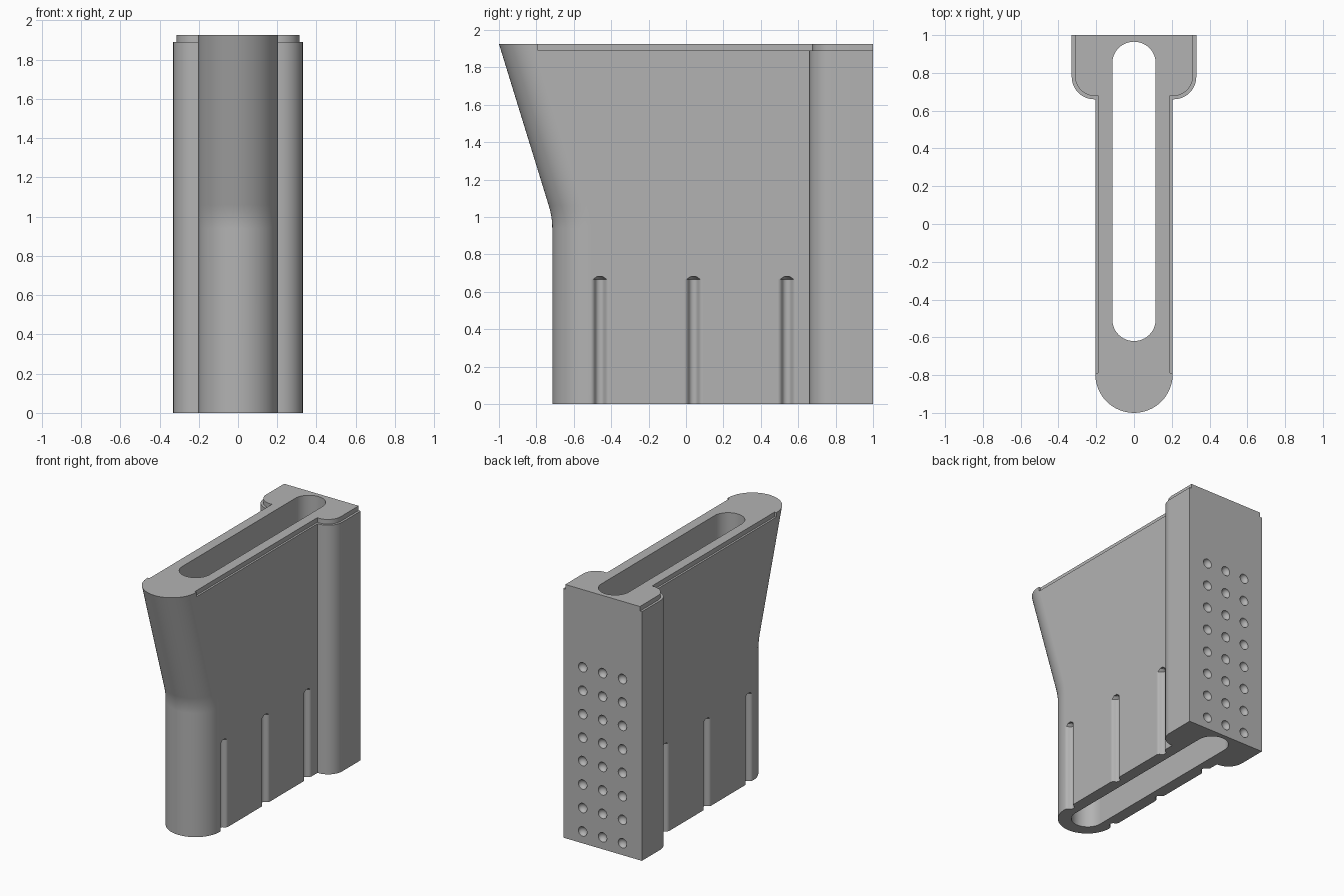
import bpy, bmesh
from math import sin, cos, pi, radians
from mathutils import Matrix

cube = bpy.data.objects.get("Cube")
if cube:
    bpy.data.objects.remove(cube)

HEIGHT, HALF, BLOCK = 1.925, 0.205, 0.33

grey = bpy.data.materials.new("plain grey")
grey.use_nodes = True
grey.diffuse_color = (0.45, 0.45, 0.45, 1)
grey.node_tree.nodes["Principled BSDF"].inputs["Base Color"].default_value = grey.diffuse_color


def arc(cx, cy, r, start, end, steps):
    angles = [radians(start + (end - start) * i / steps) for i in range(steps + 1)]
    return [(cx + r * cos(a), cy + r * sin(a)) for a in angles]


def loft(bm, rings):
    """Skin a closed solid through rings of 3D points."""
    rows = [[bm.verts.new(p) for p in ring] for ring in rings]
    n = len(rows[0])
    for low, high in zip(rows, rows[1:]):
        for i in range(n):
            j = (i + 1) % n
            bm.faces.new((low[i], low[j], high[j], high[i]))
    bm.faces.new(rows[0][::-1])
    bm.faces.new(rows[-1])


def prism(bm, outline, z0, z1):
    loft(bm, [[(x, y, z) for x, y in outline] for z in (z0, z1)])


def to_object(bm, name):
    bmesh.ops.recalc_face_normals(bm, faces=bm.faces)
    mesh = bpy.data.meshes.new(name)
    bm.to_mesh(mesh)
    bm.free()
    mesh.materials.append(grey)
    obj = bpy.data.objects.new(name, mesh)
    bpy.context.collection.objects.link(obj)
    return obj


def body_outline(centre):
    """Rounded nose running back into a wider block."""
    corner = arc(BLOCK - 0.12, 0.78, 0.12, -90, 0, 10)
    right = [(HALF, 0.66)] + corner + [(BLOCK, 1)]
    left = [(-x, y) for x, y in reversed(right)]
    return arc(0, centre, HALF, 180, 360, 32) + right + left


# Body: straight below, nose leaning forward above a soft bend
SLOPE, BEND = 0.308, 0.06


def nose_centre(z):
    t = z - 1 + BEND
    if t <= 0:
        return -0.51
    if t < 2 * BEND:
        return -0.51 - SLOPE * t * t / (4 * BEND)
    return -0.51 - SLOPE * (z - 1)


bm = bmesh.new()
levels = [0] + [1 - BEND + BEND * i / 3 for i in range(7)] + [HEIGHT]
loft(bm, [[(x, y, z) for x, y in body_outline(nose_centre(z))] for z in levels])
body = to_object(bm, "slotted_body")

# Cutters: through slot
bm = bmesh.new()
prism(bm, arc(0, -0.505, 0.115, 180, 360, 24) + arc(0, 0.85, 0.115, 0, 180, 24), -0.1, 2.1)

# Cutters: shallow step along the upper side edges
inner = [(HALF - 0.015, -0.79), (HALF - 0.015, 0.68)]
inner += arc(BLOCK - 0.125, 0.785, 0.108, -90, 0, 10) + [(BLOCK - 0.017, 1.1)]
rim = inner + [(0.5, 1.1), (0.5, -0.79)]
for side in (1, -1):
    prism(bm, [(side * x, y) for x, y in rim], 1.89, 2.1)

# Cutters: side grooves with sloped tops
half_groove = [(0.05, -0.02), (0.05, 0), (0.038, 0.003), (0.029, 0.012),
               (0.022, 0.026), (0.013, 0.034), (0, 0.037)]
groove = half_groove + [(-y, d) for y, d in reversed(half_groove[:-1])]
for side in (1, -1):
    for yc in (-0.46, 0.04, 0.54):
        loft(bm, [[(side * (HALF - d * s), yc + y * s, z) for y, d in groove]
                  for z, s in ((-0.1, 1), (0.665, 1), (0.682, 0.4))])

# Cutters: grid of round dimples in the back face
for row in range(8):
    for column in (-1, 0, 1):
        spot = Matrix.Translation((column * 0.167, 1, 0.09 + row * 0.178))
        bmesh.ops.create_uvsphere(bm, u_segments=20, v_segments=12, radius=0.036,
                                  matrix=spot @ Matrix.Diagonal((1, 0.8, 1, 1))
                                  @ Matrix.Rotation(pi / 2, 4, "X"))
cutter = to_object(bm, "body_cutter")
cutter.hide_render = True

# Apply the cut and shade
cut = body.modifiers.new("cut", "BOOLEAN")
cut.operation = "DIFFERENCE"
cut.solver = "EXACT"
cut.use_self = True
cut.object = cutter
bpy.ops.object.select_all(action="DESELECT")
body.select_set(True)
bpy.context.view_layer.objects.active = body
bpy.ops.object.modifier_apply(modifier="cut")
bpy.data.objects.remove(cutter)
bpy.ops.object.shade_smooth_by_angle(angle=radians(32))
weighted = body.modifiers.new("even shading", "WEIGHTED_NORMAL")
weighted.keep_sharp = True
